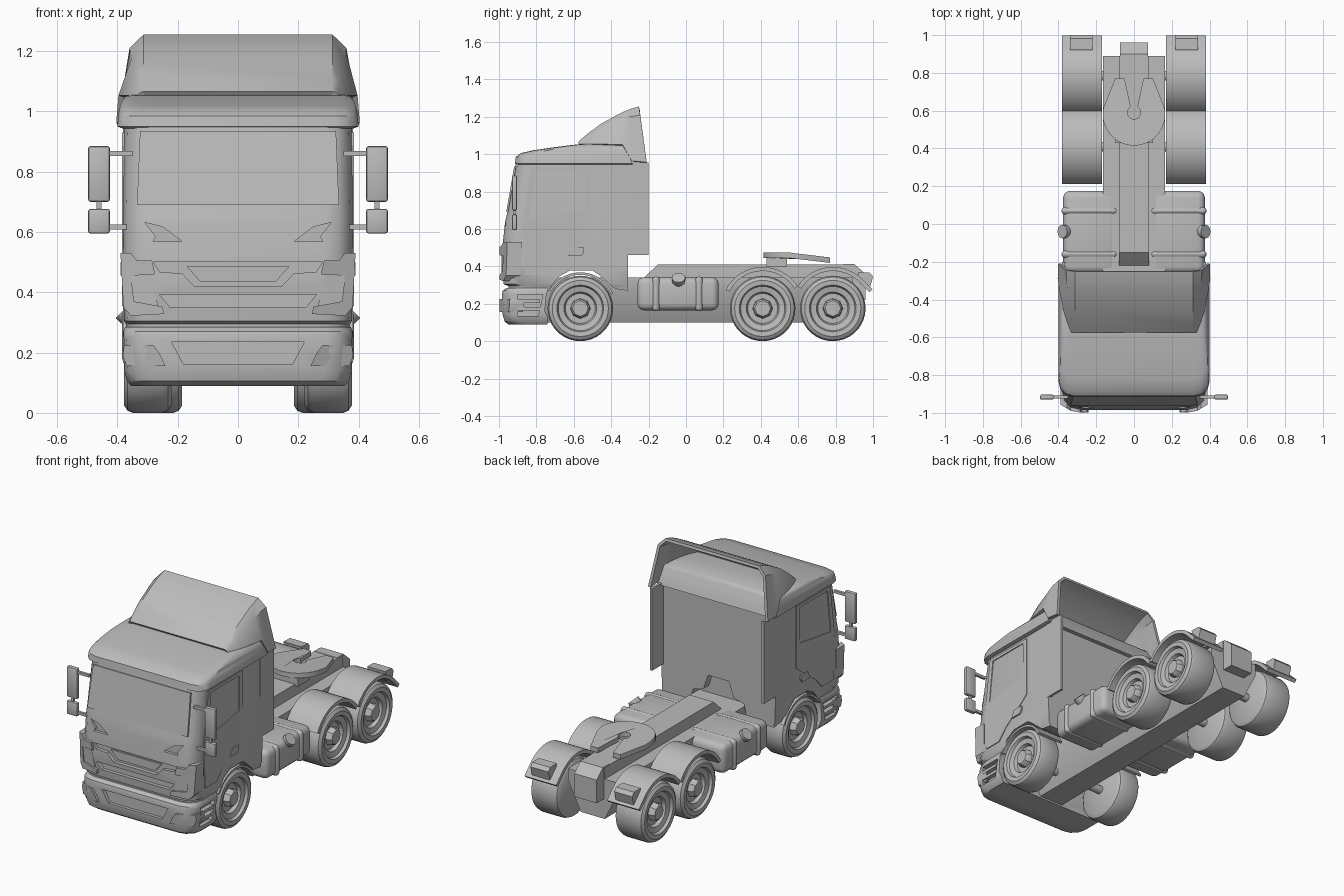
import bpy, bmesh, math
from mathutils import Vector

if "Cube" in bpy.data.objects:
    bpy.data.objects.remove(bpy.data.objects["Cube"])

paint = bpy.data.materials.new("plain_grey")
paint.diffuse_color = (0.5, 0.5, 0.5, 1)
paint.use_nodes = True
paint.node_tree.nodes["Principled BSDF"].inputs["Base Color"].default_value = paint.diffuse_color
cutters = []


def finish(name, bm):
    bmesh.ops.recalc_face_normals(bm, faces=bm.faces)
    me = bpy.data.meshes.new(name)
    bm.to_mesh(me)
    bm.free()
    me.materials.append(paint)
    ob = bpy.data.objects.new(name, me)
    bpy.context.collection.objects.link(ob)
    return ob


def loft(name, rings, closed=True):
    """Skin between rings with equal point counts; closed rings are capped."""
    bm = bmesh.new()
    vs = [[bm.verts.new(p) for p in r] for r in rings]
    n = len(vs[0])
    for a, b in zip(vs, vs[1:]):
        for i in range(n if closed else n - 1):
            j = (i + 1) % n
            bm.faces.new((a[i], a[j], b[j], b[i]))
    if closed:
        bm.faces.new(vs[0])
        bm.faces.new(vs[-1])
    return finish(name, bm)


def prism(name, pts, a, b, axis, warp=None):
    """Extrude a 2D outline along an axis from a to b."""
    put = {'x': lambda p, d: (d, p[0], p[1]),
           'y': lambda p, d: (p[0], d, p[1]),
           'z': lambda p, d: (p[0], p[1], d)}[axis]
    ob = loft(name, [[put(p, a) for p in pts], [put(p, b) for p in pts]])
    if warp:
        for v in ob.data.vertices:
            v.co = warp(v.co)
    return ob


def box(name, x, y, z, bevel=0.0, seg=2):
    ob = prism(name, [(x[0], y[0]), (x[1], y[0]), (x[1], y[1]), (x[0], y[1])], z[0], z[1], 'z')
    if bevel:
        m = ob.modifiers.new("bevel", 'BEVEL')
        m.width, m.segments = bevel, seg
    return ob


def lathe(name, profile, origin, direction, n=32):
    """Spin (distance, radius) pairs about a direction."""
    rings = [[(d, r * math.cos(2 * math.pi * i / n), r * math.sin(2 * math.pi * i / n))
              for i in range(n)] for d, r in profile]
    ob = loft(name, rings)
    q = Vector(direction).to_track_quat('X', 'Z')
    for v in ob.data.vertices:
        v.co = q @ v.co + Vector(origin)
    return ob


def cut(ob, cutter):
    m = ob.modifiers.new("cut", 'BOOLEAN')
    m.operation, m.solver, m.object = 'DIFFERENCE', 'EXACT', cutter
    cutter.hide_render = True
    cutters.append(cutter)


def mirrored(pts):
    return pts + [(-x, z) for x, z in reversed(pts)]


def plan(z, yf, yb, hw, c=0.09):
    """Horizontal section with rounded front corners."""
    right = [(hw, yb), (hw, yf + c), (hw - .12 * c, yf + .5 * c),
             (hw - .5 * c, yf + .12 * c), (hw - c, yf)]
    return [(x, y, z) for x, y in mirrored(right)]


def arc(cy, cz, r, a0, a1, n=16):
    return [(cy + r * math.cos(math.radians(a0 + (a1 - a0) * i / n)),
             cz + r * math.sin(math.radians(a0 + (a1 - a0) * i / n))) for i in range(n + 1)]


# Cab shell, bumper and roof cap
cab = loft("cab", [plan(z, y, -.31, hw) for z, y, hw in [
    (.26, -.95, .37), (.295, -.95, .372), (.305, -.975, .378), (.42, -.985, .38),
    (.52, -.98, .38), (.64, -.967, .38), (.68, -.957, .38), (.95, -.91, .378)]])
bumper = loft("bumper", [plan(z, y, -.74, hw) for z, y, hw in [
    (.09, -.95, .355), (.105, -.97, .368), (.14, -.98, .378), (.25, -.985, .38),
    (.27, -.98, .38), (.285, -.96, .374)]])
loft("roof", [plan(z, yf, yb, hw, c) for z, yf, yb, hw, c in [
    (.944, -.90, -.285, .385, .08), (.95, -.915, -.288, .40, .08), (.985, -.91, -.30, .397, .08),
    (1.005, -.885, -.31, .394, .08), (1.02, -.82, -.318, .39, .08), (1.035, -.72, -.325, .385, .06),
    (1.05, -.60, -.335, .37, .05), (1.056, -.52, -.345, .345, .04)]])

# Front wheel arch
arch = [(-.70, .05), (-.755, .16), (-.745, .26), (-.68, .345), (-.62, .378), (-.50, .378),
        (-.46, .35), (-.38, .28), (-.25, .262), (-.25, .05)]
for ob in (cab, bumper):
    cut(ob, prism("arch_cutter", arch, -.6, .6, 'x'))

# Grille slots, brow slots, bumper recess and rear tunnel
cut(cab, prism("slot_cutter", mirrored([(.28, .50), (.26, .468), (.185, .462), (.145, .42)]),
               -1.1, -.962, 'y'))
cut(cab, prism("slot_cutter", mirrored([(.26, .392), (.225, .35)]), -1.1, -.958, 'y'))
cut(cab, prism("tunnel_cutter", mirrored([(.21, .2), (.17, .36), (.10, .38), (.07, .47)]),
               -.36, -.2, 'y'))
cut(bumper, prism("slot_cutter", mirrored([(.22, .235), (.18, .16)]), -1.1, -.962, 'y'))
prism("grille_panel", mirrored([(.17, .485), (.125, .435)]), -.972, -.95, 'y')

# Windshield
prism("windshield", mirrored([(.335, .69), (.325, .935)]), -.006, .004, 'y',
      lambda c: Vector((c.x, c.y - .957 + (c.z - .68) * .174, c.z)))

# Hollow roof deflector
defl = [(-.57, -.57, .31, 1.06, .318, 1.058, .325, 1.05),
        (-.52, -.52, .31, 1.103, .328, 1.088, .345, 1.05),
        (-.45, -.45, .31, 1.155, .335, 1.132, .367, 1.05),
        (-.35, -.34, .31, 1.21, .345, 1.175, .388, 1.05),
        (-.30, -.29, .31, 1.232, .35, 1.195, .395, .962),
        (-.25, -.21, .31, 1.247, .352, 1.205, .392, .955)]
rings = []
for yt, yb, x1, z1, x2, z2, x3, z3 in defl:
    half = [(x3, yb, z3), (x2, yt + (yb - yt) * .15, z2), (x1, yt, z1)]
    rings.append(half + [(-x, y, z) for x, y, z in reversed(half)])
shell = loft("roof_deflector", rings, closed=False)
sol = shell.modifiers.new("thickness", 'SOLIDIFY')
sol.thickness, sol.offset = .018, 0

# Chassis
prism("chassis", mirrored([(.165, .34), (.165, .27), (.08, .10)]), -.92, .89, 'y')
prism("chassis_ridge", [(-.22, .33), (-.22, .345), (-.15, .41), (.89, .41), (.89, .33)],
      -.08, .08, 'x')
prism("rear_hitch", [(.82, .39), (.84, .412), (.90, .412), (.96, .36), (.96, .22), (.86, .22)],
      -.075, .075, 'x')

# Coupling plate with slot
outline = arc(0, .58, .165, 165, 375, 28) + [(.10, .77), (.05, .77)] \
    + arc(0, .59, .035, 60, -240, 16) + [(-.05, .77), (-.10, .77)]
prism("coupling_plate", outline, .445, .474, 'z',
      lambda c: Vector((c.x, c.y, c.z - max(0, c.y - .55) * .12)))
box("coupling_base", (-.10, .10), (.43, .54), (.40, .448))

for s in (1, -1):
    def X(a, b):
        return (min(s * a, s * b), max(s * a, s * b))

    def flip(pts):
        return [(s * x, z) for x, z in pts]

    # Brow slots
    cut(cab, prism("brow_cutter", flip([(.31, .632), (.25, .617), (.185, .568), (.283, .568),
                                        (.272, .585)]), -1.1, -.957, 'y'))
    # Headlight surrounds, swept back toward the sides
    prism("headlight_frame", flip([(.39, .53), (.355, .53), (.335, .505), (.285, .505),
                                   (.275, .46), (.355, .455), (.345, .37), (.25, .352),
                                   (.245, .328), (.355, .322), (.38, .35)]), -.998, -.92, 'y',
          lambda c: Vector((c.x, c.y + max(0, abs(c.x) - .32) * .6, c.z)))
    prism("headlight_lens", flip([(.36, .46), (.29, .46), (.265, .355), (.355, .365)]),
          -.986, -.94, 'y', lambda c: Vector((c.x, c.y + max(0, abs(c.x) - .29) * .2, c.z)))
    # Fog lamps
    prism("fog_lamp", flip([(.24, .155), (.37, .155), (.382, .19), (.378, .225), (.28, .225),
                            (.262, .20)]), -.998, -.92, 'y',
          lambda c: Vector((c.x, c.y + max(0, abs(c.x) - .29) * .6, c.z)))
    # Entry steps in the bumper side
    cut(bumper, prism("step_cutter", [(-.90, .135), (-.79, .135), (-.765, .25), (-.90, .25)],
                      s * .355, s * .45, 'x'))
    for z in (.165, .205):
        box("entry_step", X(.35, .382), (-.90, -.78), (z, z + .018))

    # Door panel with window opening, and handle
    door = prism("door", [(-.83, .93), (-.505, .93), (-.505, .56), (-.54, .53), (-.69, .42),
                          (-.75, .355), (-.86, .355), (-.875, .60)], s * .37, s * .384, 'x')
    cut(door, prism("window_cutter", [(-.805, .912), (-.535, .912), (-.535, .70), (-.68, .675),
                                      (-.835, .655)], s * .36, s * .45, 'x'))
    prism("door_handle", [(-.63, .455), (-.56, .455), (-.545, .475), (-.545, .50), (-.61, .50)],
          s * .37, s * .389, 'x')
    # Rear side fairing
    box("side_fairing", X(.366, .381), (-.33, -.20), (.46, .955))

    # Mirrors
    box("upper_mirror", X(.425, .497), (-.93, -.903), (.70, .885), .008)
    box("lower_mirror", X(.425, .497), (-.93, -.903), (.595, .677), .008)
    box("mirror_post", X(.453, .469), (-.925, -.909), (.66, .72))
    for z in (.86, .617):
        box("mirror_arm", X(.35, .43), (-.923, -.907), (z - .008, z + .008))

    # Fuel tank, straps and cap
    box("fuel_tank", X(.09, .375), (-.26, .175), (.165, .342), .035, 3)
    for y in (.07, -.16):
        box("tank_strap", X(.087, .384), (y - .02, y + .02), (.16, .346), .035, 3)
    lathe("tank_cap", [(-.03, .018), (.01, .036), (.035, .036)], (s * .355, -.04, .315),
          (s, 0, 1), 12)

    # Wheels, hubs and axles
    for y, xin in ((-.565, .22), (.41, .185), (.785, .185)):
        w = .378 - xin
        lathe("wheel", [(0, .15), (.012, .168), (.03, .175), (w - .03, .175), (w - .012, .168),
                        (w, .15), (w - .002, .125), (w - .018, .118), (w - .025, .088),
                        (w - .045, .08)], (s * xin, y, .175), (s, 0, 0), 36)
        lathe("hub", [(w - .06, .055), (w - .02, .052), (w - .008, .042)],
              (s * xin, y, .175), (s, 0, 0), 8)
        lathe("axle", [(0, .025), (.16, .025)], (s * .08, y, .175), (s, 0, 0), 12)

    # Wheel fenders
    for name, y, a0, a1, ro, ri, tail, xin in (
            ("front_fender", -.565, 150, 25, .193, .180, [], .21),
            ("middle_fender", .41, 153, 32, .222, .20, [], .17),
            ("rear_fender", .785, 148, 45, .222, .20, [(.997, .277), (.98, .262)], .17)):
        prism(name, arc(y, .175, ro, a0, a1) + tail + arc(y, .175, ri, a1, a0),
              s * xin, s * .382, 'x')
    # Tail lamp
    prism("tail_lamp", [(.92, .368), (.982, .366), (1.0, .345), (.982, .28), (.93, .31)],
          s * .22, s * .34, 'x')

# Apply modifiers, drop the cutters, then smooth the rounded parts
bpy.ops.object.select_all(action='SELECT')
bpy.context.view_layer.objects.active = cab
bpy.ops.object.convert(target='MESH')
for c in cutters:
    bpy.data.objects.remove(c, do_unlink=True)
bpy.ops.object.select_all(action='SELECT')
bpy.context.view_layer.objects.active = cab
bpy.ops.object.shade_smooth_by_angle(angle=math.radians(35))
